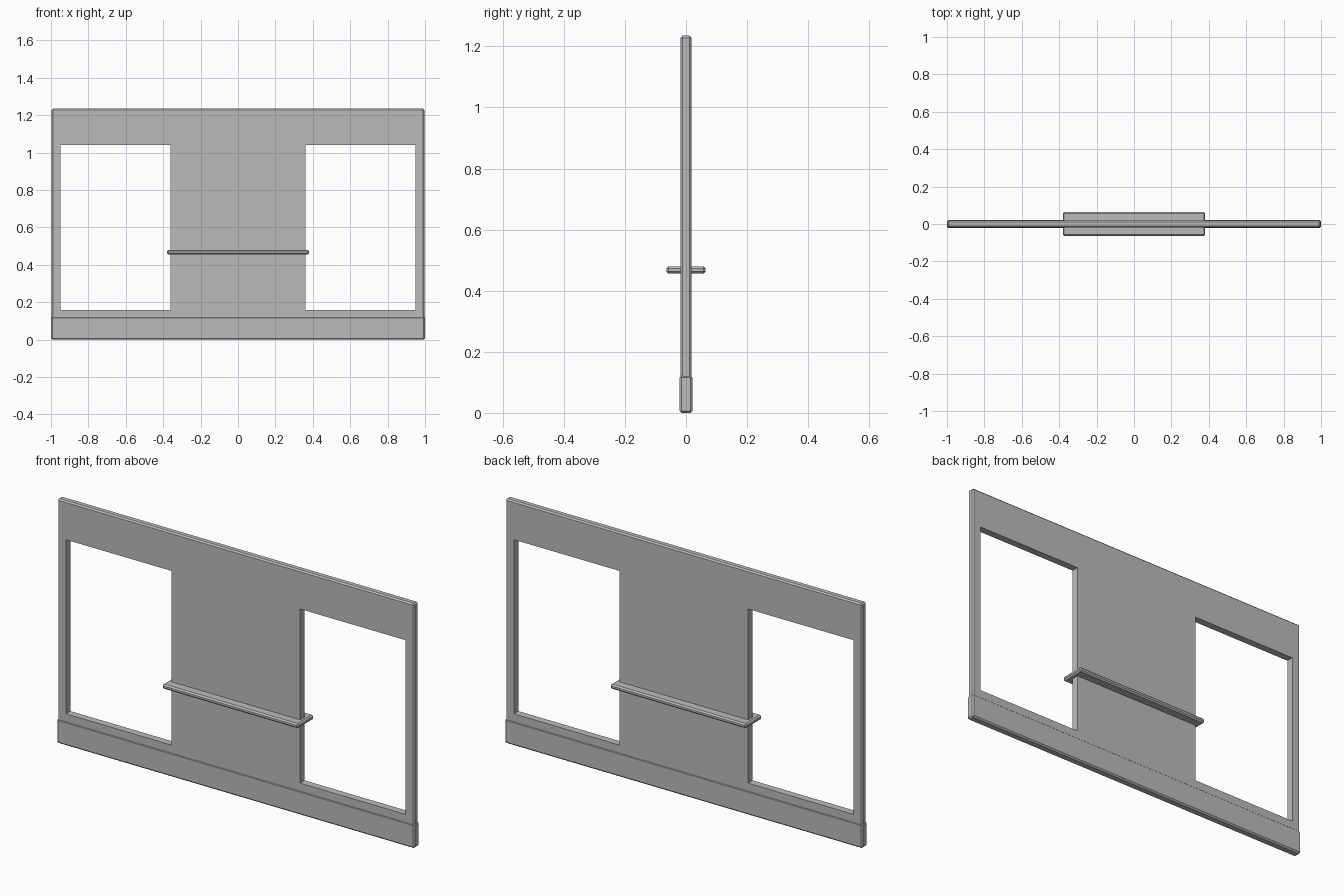
import bpy

cube = bpy.data.objects.get("Cube")
if cube:
    bpy.data.objects.remove(cube, do_unlink=True)

grey = bpy.data.materials.new("plain grey")
grey.use_nodes = True
colour = (0.5, 0.5, 0.5, 1)
grey.diffuse_color = colour
grey.node_tree.nodes["Principled BSDF"].inputs["Base Color"].default_value = colour


def box(name, low, high, bevel=0.0):
    """Box between two corners, with optional chamfered edges."""
    bpy.ops.mesh.primitive_cube_add(size=1, location=[(a + b) / 2 for a, b in zip(low, high)])
    ob = bpy.context.object
    ob.name = name
    ob.scale = [b - a for a, b in zip(low, high)]
    bpy.ops.object.transform_apply(location=False, rotation=False, scale=True)
    ob.data.materials.append(grey)
    if bevel:
        mod = ob.modifiers.new("chamfer", "BEVEL")
        mod.width = bevel
        mod.segments = 1
    return ob


# Wall panel with a chamfered rim
wall = box("wall_panel", (-0.997, -0.018, 0.003), (0.997, 0.018, 1.235), 0.007)

# Two sharp-edged openings, one each side of the middle
for side, x0, x1 in (("right", -0.95, -0.36), ("left", 0.36, 0.95)):
    cutter = box(side + "_opening_cutter", (x0, -0.2, 0.16), (x1, 0.2, 1.04))
    cutter.hide_render = True
    cutter.display_type = "WIRE"
    cut = wall.modifiers.new(side + " opening", "BOOLEAN")
    cut.operation = "DIFFERENCE"
    cut.solver = "EXACT"
    cut.object = cutter
    cutter.hide_set(True)

# Skirting along the foot, slightly proud of the wall
box("skirting", (-1, -0.021, 0), (1, 0.021, 0.123), 0.007)

# Shelf running through the middle of the wall
box("shelf", (-0.38, -0.064, 0.456), (0.38, 0.064, 0.48), 0.007)
